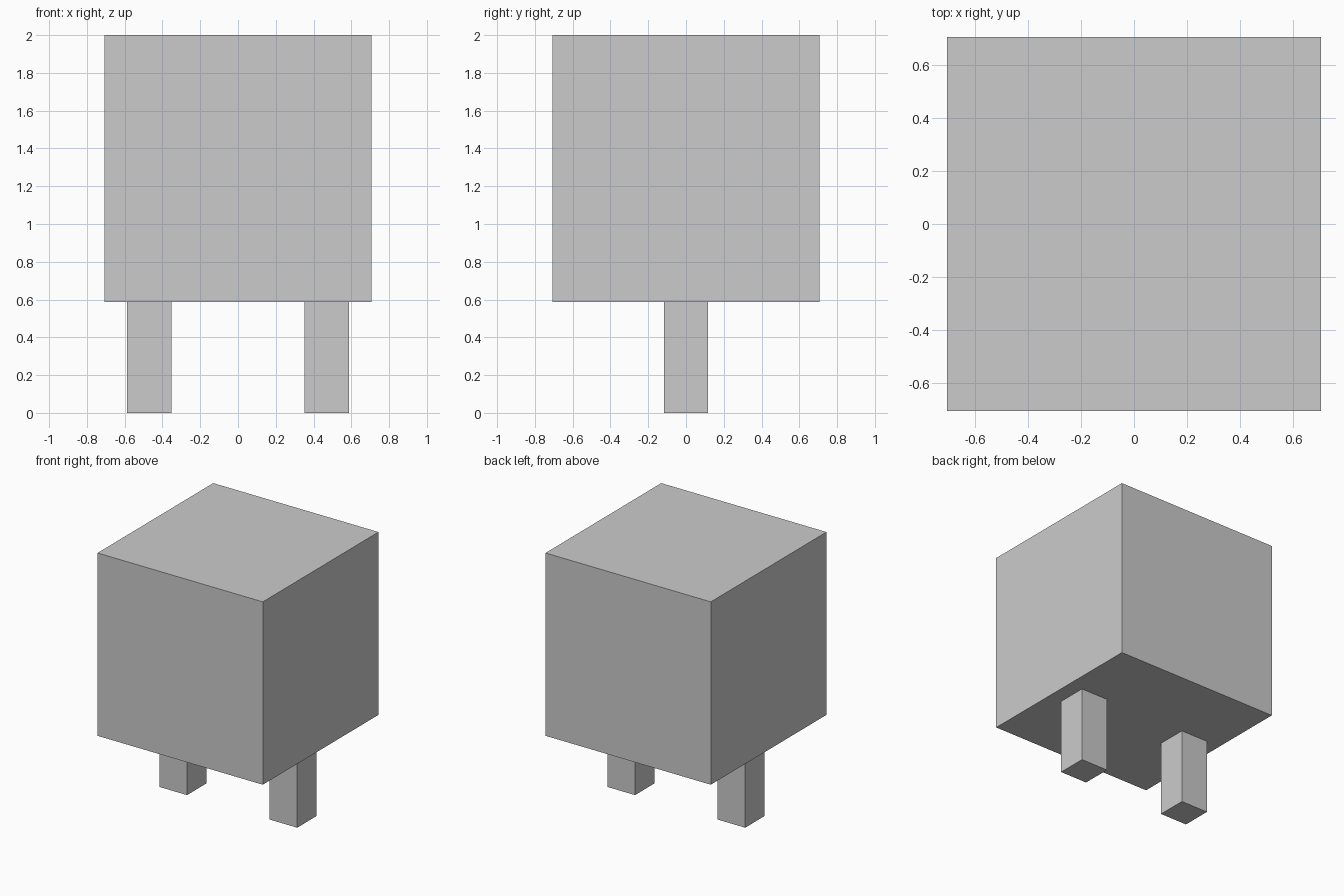
import bpy

if "Cube" in bpy.data.objects:
    bpy.data.objects.remove(bpy.data.objects["Cube"])

U = 2 / 17  # grid unit: the model is 17 units tall


def box(name, center, size):
    bpy.ops.mesh.primitive_cube_add(size=1, location=[c * U for c in center])
    ob = bpy.context.object
    ob.name = name
    ob.scale = [s * U for s in size]
    bpy.ops.object.transform_apply(location=False, rotation=False, scale=True)
    return ob


# Cubic body
box("body", (0, 0, 11), (12, 12, 12))

# Pair of square legs
for name, side in (("left_leg", -1), ("right_leg", 1)):
    box(name, (side * 4, 0, 2.5), (2, 2, 5))
